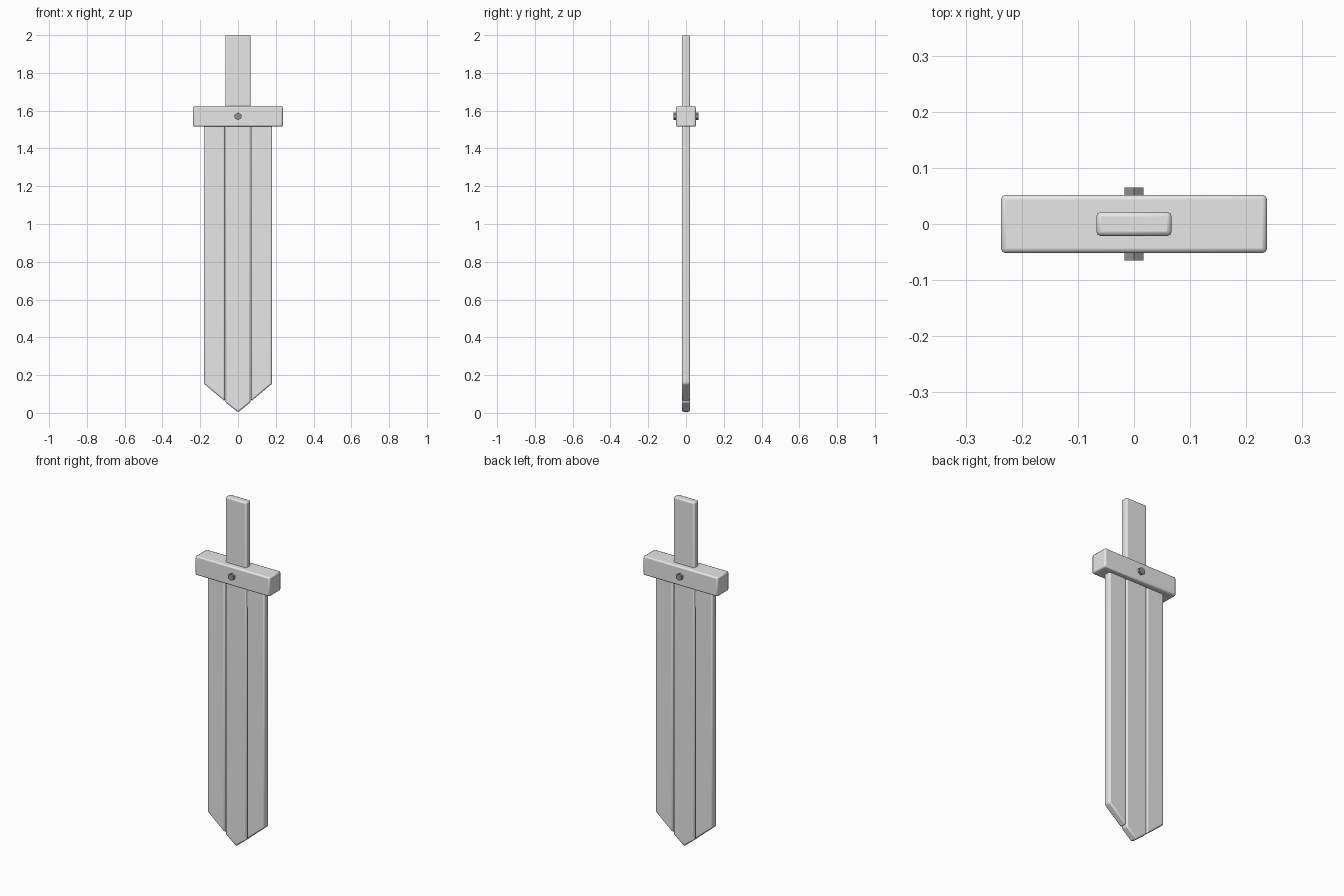
import bpy, bmesh, math
from mathutils import Matrix

if "Cube" in bpy.data.objects:
    bpy.data.objects.remove(bpy.data.objects["Cube"], do_unlink=True)


def make_material(name, value):
    mat = bpy.data.materials.new(name)
    mat.use_nodes = True
    color = (value, value, value, 1)
    mat.diffuse_color = color
    mat.node_tree.nodes["Principled BSDF"].inputs["Base Color"].default_value = color
    return mat


light_gray = make_material("light gray", 0.8)
dark_gray = make_material("dark gray", 0.29)


def finish(name, bm, mat, bevel=0):
    bmesh.ops.recalc_face_normals(bm, faces=bm.faces)
    mesh = bpy.data.meshes.new(name)
    bm.to_mesh(mesh)
    bm.free()
    mesh.materials.append(mat)
    obj = bpy.data.objects.new(name, mesh)
    bpy.context.collection.objects.link(obj)
    if bevel:
        mod = obj.modifiers.new("rounded edges", "BEVEL")
        mod.width = bevel
        mod.segments = 2
        bpy.ops.object.select_all(action="DESELECT")
        obj.select_set(True)
        bpy.context.view_layer.objects.active = obj
        bpy.ops.object.shade_smooth_by_angle(angle=math.radians(50))
    return obj


def plank(name, outline, half_depth, bevel):
    """Extrude an x-z outline through its depth."""
    bm = bmesh.new()
    face = bm.faces.new([bm.verts.new((x, -half_depth, z)) for x, z in outline])
    ext = bmesh.ops.extrude_face_region(bm, geom=[face])
    verts = [v for v in ext["geom"] if isinstance(v, bmesh.types.BMVert)]
    bmesh.ops.translate(bm, verts=verts, vec=(0, 2 * half_depth, 0))
    return finish(name, bm, light_gray, bevel)


# Central board: handle and pointed middle of the blade in one piece
plank("handle_and_center_blade",
      [(-0.067, 2), (-0.067, 0.057), (0, 0.003), (0.067, 0.057), (0.067, 2)],
      0.0215, 0.008)

# Outer blade boards with slanted ends
for side, name in ((1, "left_blade_board"), (-1, "right_blade_board")):
    plank(name, [(side * x, z) for x, z in
                 ((0.07, 1.54), (0.07, 0.062), (0.181, 0.155), (0.181, 1.54))],
          0.0215, 0.008)

# Crossguard
plank("crossguard",
      [(-0.237, 1.515), (0.237, 1.515), (0.237, 1.625), (-0.237, 1.625)],
      0.052, 0.008)

# Hexagonal bolt through the guard, one corner pointing up
bm = bmesh.new()
bmesh.ops.create_cone(bm, cap_ends=True, segments=6, radius1=0.02, radius2=0.02,
                      depth=0.13,
                      matrix=Matrix.Translation((0, 0, 1.57)) @ Matrix.Rotation(math.pi / 2, 4, "X"))
finish("guard_bolt", bm, dark_gray)
